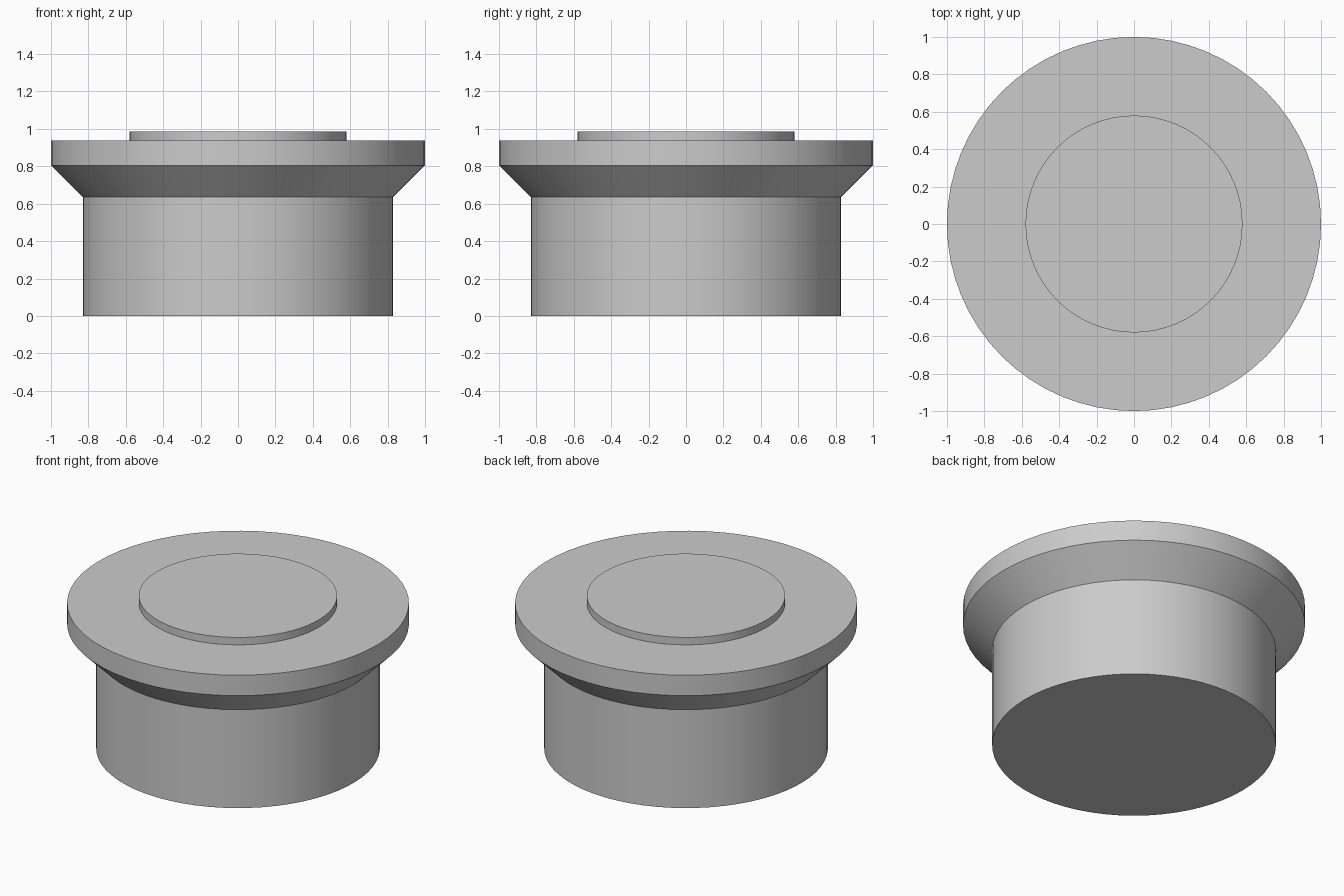
import bpy
import bmesh
import math

cube = bpy.data.objects.get("Cube")
if cube:
    bpy.data.objects.remove(cube, do_unlink=True)

SIDES = 64

# Single plain grey
grey = bpy.data.materials.new("plain_grey")
grey.use_nodes = True
colour = (0.6, 0.6, 0.6, 1)
grey.diffuse_color = colour
grey.node_tree.nodes["Principled BSDF"].inputs["Base Color"].default_value = colour


def turned(name, profile):
    """Closed solid of revolution from (radius, height) points, bottom to top."""
    bm = bmesh.new()
    rings = []
    for r, z in profile:
        angles = [math.tau * i / SIDES for i in range(SIDES)]
        rings.append([bm.verts.new((r * math.cos(a), r * math.sin(a), z)) for a in angles])
    for low, high in zip(rings, rings[1:]):
        for i in range(SIDES):
            j = (i + 1) % SIDES
            bm.faces.new((low[i], low[j], high[j], high[i]))
    bm.faces.new(rings[0][::-1])
    bm.faces.new(rings[-1])
    mesh = bpy.data.meshes.new(name)
    bm.to_mesh(mesh)
    bm.free()
    mesh.materials.append(grey)
    obj = bpy.data.objects.new(name, mesh)
    bpy.context.collection.objects.link(obj)
    bpy.ops.object.select_all(action="DESELECT")
    obj.select_set(True)
    bpy.context.view_layer.objects.active = obj
    bpy.ops.object.shade_smooth_by_angle(angle=math.radians(30))
    return obj


# Cylindrical body flaring into the rim, with the raised disc stepped on top
turned("stepped_body", [
    (0.83, 0), (0.83, 0.635), (1, 0.805), (1, 0.937),
    (0.58, 0.937), (0.58, 0.985),
])
